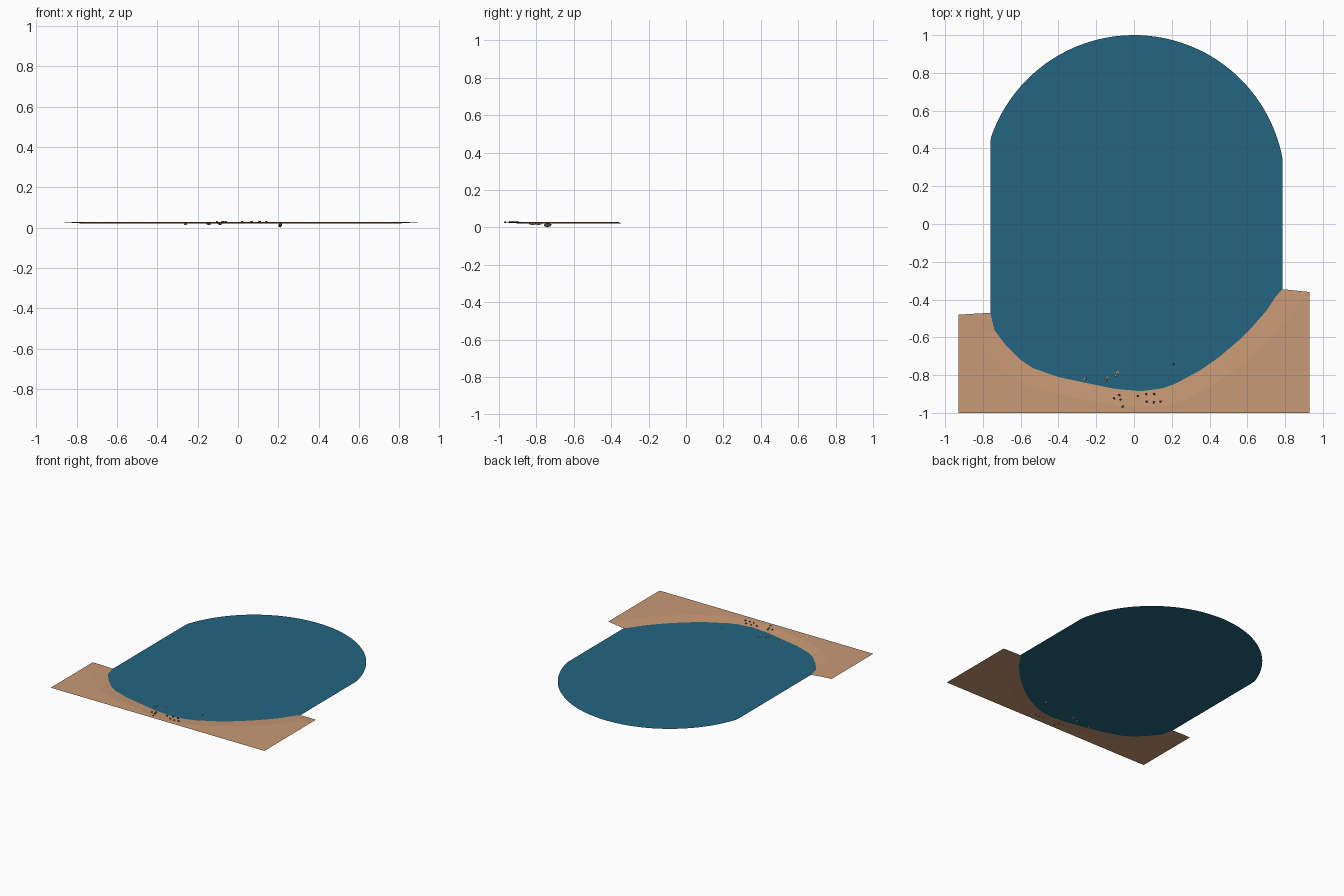
import bpy, bmesh, math, random
from mathutils import Matrix, Vector

if "Cube" in bpy.data.objects:
    bpy.data.objects.remove(bpy.data.objects["Cube"])
random.seed(3)

def material(name, rgb):
    m = bpy.data.materials.new(name)
    m.diffuse_color = (*rgb, 1)
    m.use_nodes = True
    m.node_tree.nodes["Principled BSDF"].inputs["Base Color"].default_value = m.diffuse_color
    return m

def finish(bm, name, mat):
    me = bpy.data.meshes.new(name)
    bm.to_mesh(me)
    bm.free()
    ob = bpy.data.objects.new(name, me)
    bpy.context.collection.objects.link(ob)
    me.materials.append(mat)
    return ob

blue = material("water_blue", (0.018, 0.13, 0.22))
tan = material("sand_tan", (0.58, 0.32, 0.18))
dark = material("stone_dark", (0.12, 0.11, 0.10))
pale = material("stone_pale", (0.5, 0.42, 0.4))
WATER_Z, SAND_Z = 0.02, 0.028

# Shoreline (shared by water and sand) and the crest where the beach flattens
shore = [(-.76, -.47), (-.74, -.56), (-.68, -.64), (-.60, -.72), (-.53, -.765),
         (-.40, -.81), (-.26, -.84), (-.10, -.873), (.04, -.885), (.15, -.87),
         (.22, -.845), (.35, -.775), (.45, -.705), (.55, -.62), (.63, -.54),
         (.70, -.46), (.75, -.385), (.785, -.345)]
crest = [(-.88, -.477), (-.84, -.60), (-.77, -.705), (-.68, -.795), (-.58, -.85),
         (-.43, -.895), (-.28, -.925), (-.11, -.96), (.04, -.972), (.18, -.96),
         (.27, -.93), (.41, -.855), (.53, -.78), (.63, -.70), (.72, -.61),
         (.80, -.52), (.87, -.43), (.91, -.358)]

# Water: shoreline in front, round far side
bm = bmesh.new()
a0, a1 = math.atan2(.145, .785), math.pi - math.atan2(.21, .76)
arc = [(.8 * math.cos(a), .2 + .8 * math.sin(a))
       for a in (a0 + (a1 - a0) * i / 48 for i in range(49))]
arc[0], arc[-1] = (.785, .35), (-.76, .41)
bm.faces.new([bm.verts.new((x, y, WATER_Z)) for x, y in shore + arc])
finish(bm, "water", blue)

# Beach: sloping band plus flat sand behind it
bm = bmesh.new()
s = [bm.verts.new((x, y, WATER_Z)) for x, y in shore]
c = [bm.verts.new((x, y, SAND_Z)) for x, y in crest]
for i in range(len(s) - 1):
    bm.faces.new((s[i], c[i], c[i + 1], s[i + 1]))
corners = [(-.93, -.48), (-.93, -1), (.93, -1), (.93, -.36)]
bm.faces.new([bm.verts.new((x, y, SAND_Z)) for x, y in corners] + c[::-1])
bmesh.ops.recalc_face_normals(bm, faces=bm.faces)
if sum(f.normal.z for f in bm.faces) < 0:
    bmesh.ops.reverse_faces(bm, faces=bm.faces)
finish(bm, "beach", tan)

# Small faceted stones
def stone(name, x, y, z, length, width, height, angle, mat):
    bm = bmesh.new()
    bmesh.ops.create_icosphere(bm, subdivisions=1, radius=.5)
    for v in bm.verts:
        v.co *= random.uniform(.9, 1.05)
    bm.transform(Matrix.Translation((x, y, z)) @ Matrix.Rotation(math.radians(angle), 4, 'Z')
                 @ Matrix.Diagonal((length, width, height, 1)))
    finish(bm, name, mat)

stone("shore_rock_1", -.26, -.82, .019, .024, .018, .014, 60, pale)
stone("shore_rock_2", -.145, -.82, .019, .052, .014, .014, 60, pale)
stone("shore_rock_3", -.09, -.79, .019, .046, .016, .014, 60, pale)
stone("water_rock", .21, -.74, .012, .05, .019, .023, 90, dark)
pebbles = [(-.105, -.922), (-.072, -.93), (-.078, -.905), (.02, -.91), (.065, -.90),
           (.108, -.90), (.068, -.94), (.105, -.943), (.14, -.94), (-.06, -.967)]
for i, (x, y) in enumerate(pebbles):
    stone(f"pebble_{i + 1}", x, y, .028, .016, .011, .012, random.uniform(0, 180), dark)
